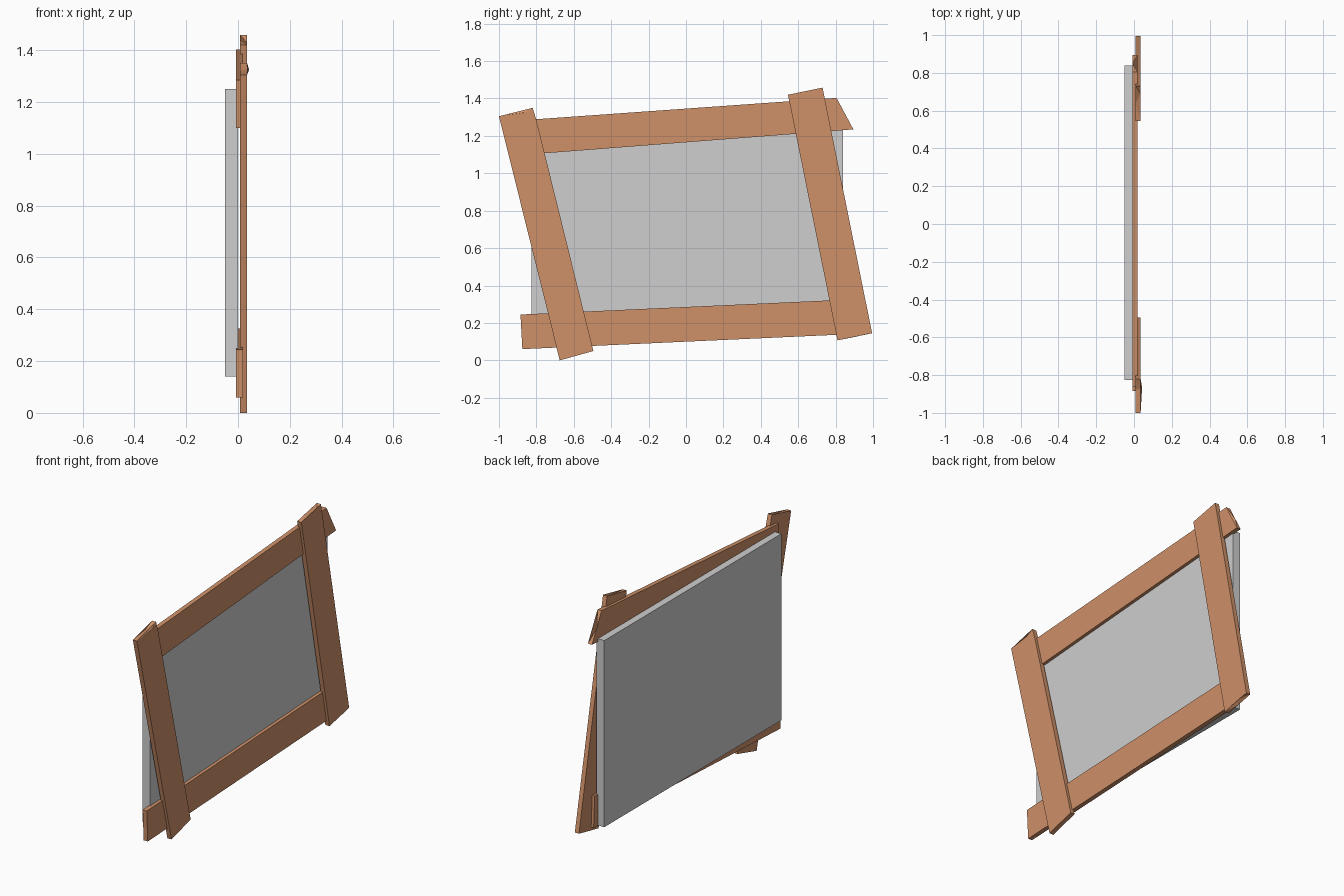
import bpy, bmesh

# Remove the default cube only
cube = bpy.data.objects.get("Cube")
if cube:
    bpy.data.objects.remove(cube, do_unlink=True)


def material(name, rgb):
    m = bpy.data.materials.new(name)
    m.use_nodes = True
    col = (*rgb, 1.0)
    m.diffuse_color = col
    m.node_tree.nodes["Principled BSDF"].inputs["Base Color"].default_value = col
    return m


wood = material("orange brown wood", (0.62, 0.28, 0.14))
grey = material("light grey panel", (0.62, 0.62, 0.62))


def slab(name, mat, x_back, x_front, outline):
    """Extruded (y, z) outline. A corner may add its own back (y, z), so the end
    is chipped at a slant, and a forward bulge: (y, z, back_y, back_z, bulge)."""
    bm = bmesh.new()
    front, back = [], []
    for p in outline:
        by, bz = p[2:4] if len(p) > 2 else p
        bulge = p[4] if len(p) > 4 else 0
        front.append(bm.verts.new((x_front + bulge, p[0], p[1])))
        back.append(bm.verts.new((x_back, by, bz)))
    bm.faces.new(front)
    bm.faces.new(back[::-1])
    n = len(outline)
    for i in range(n):
        j = (i + 1) % n
        bm.faces.new((front[i], back[i], back[j], front[j]))
    bmesh.ops.triangulate(bm, faces=[f for f in bm.faces])
    bmesh.ops.recalc_face_normals(bm, faces=bm.faces[:])
    me = bpy.data.meshes.new(name)
    bm.to_mesh(me)
    bm.free()
    me.materials.append(mat)
    ob = bpy.data.objects.new(name, me)
    bpy.context.collection.objects.link(ob)
    return ob


# Backing panel
slab("backing_panel", grey, -0.05, 0.0,
     [(-0.825, 0.14), (0.84, 0.14), (0.84, 1.25), (-0.825, 1.25)])

# Horizontal planks, set behind the uprights
slab("bottom_plank", wood, -0.008, 0.019,
     [(-0.875, 0.06), (0.88, 0.14), (0.87, 0.325), (-0.885, 0.245)])
slab("top_plank", wood, -0.008, 0.019,
     [(-0.85, 1.10), (0.895, 1.235), (0.785, 1.305, 0.85, 1.317),
      (0.805, 1.403), (-0.86, 1.285)])

# Leaning upright planks with chipped ends
slab("front_upright", wood, 0.008, 0.035,
     [(-0.675, 0.0), (-0.495, 0.05), (-0.80, 1.285), (-0.82, 1.35),
      (-0.865, 1.325, -0.88, 1.32, 0.008), (-1.0, 1.305)])
slab("rear_upright", wood, 0.008, 0.035,
     [(0.81, 0.107), (0.90, 0.14, 0.90, 0.125), (0.995, 0.145),
      (0.73, 1.458), (0.69, 1.428, 0.64, 1.439), (0.545, 1.42)])
